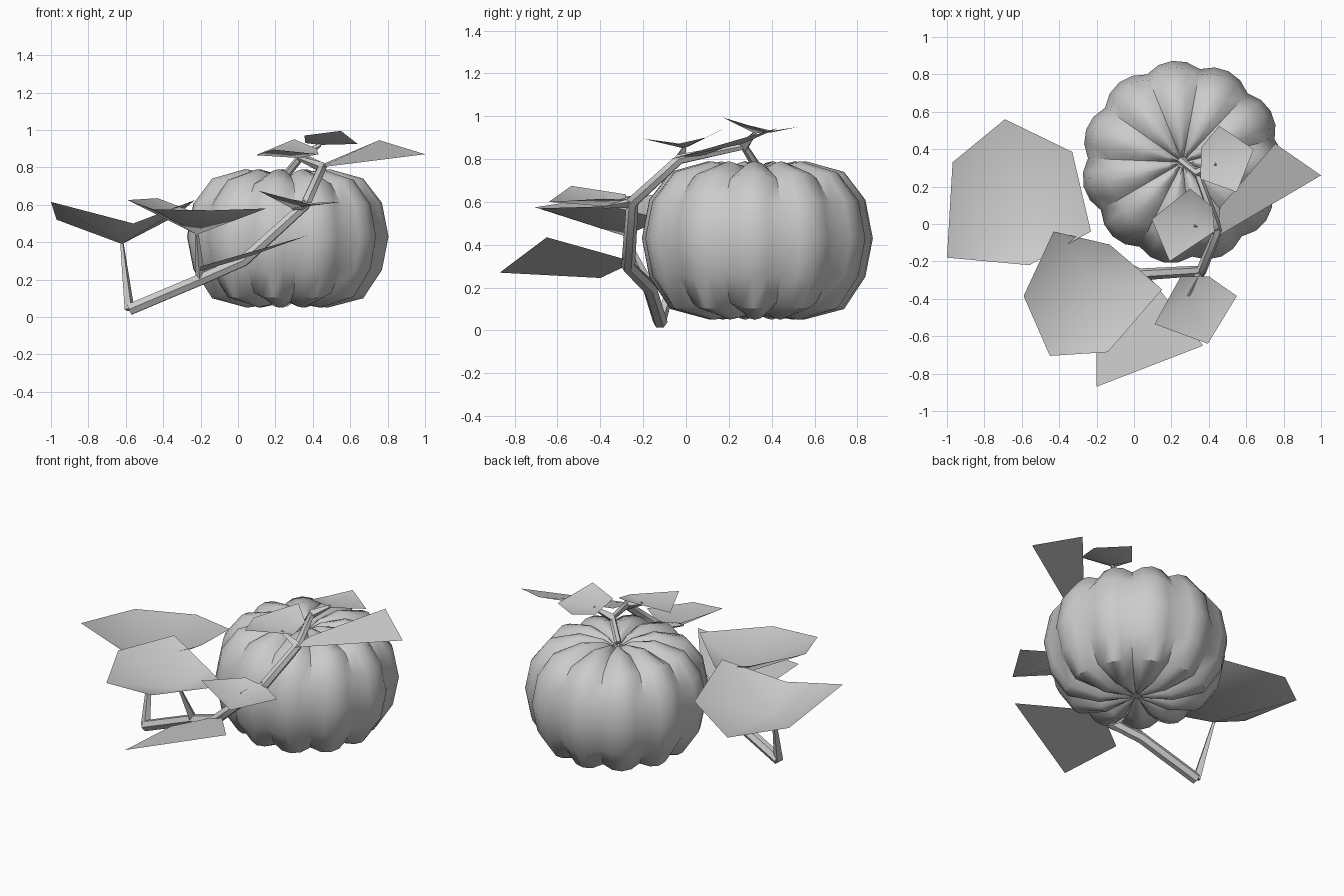
import bpy
import bmesh
from math import sin, cos, tau, radians

cube = bpy.data.objects.get("Cube")
if cube:
    bpy.data.objects.remove(cube, do_unlink=True)

grey = bpy.data.materials.new("plain grey")
grey.use_nodes = True
grey.diffuse_color = (0.6, 0.6, 0.6, 1)
grey.node_tree.nodes["Principled BSDF"].inputs["Base Color"].default_value = grey.diffuse_color


def select_only(obj):
    bpy.ops.object.select_all(action="DESELECT")
    obj.select_set(True)
    bpy.context.view_layer.objects.active = obj


def finish(name, bm, angle):
    """Turn a bmesh into a named, smooth-shaded object."""
    mesh = bpy.data.meshes.new(name)
    bm.to_mesh(mesh)
    bm.free()
    mesh.materials.append(grey)
    obj = bpy.data.objects.new(name, mesh)
    bpy.context.collection.objects.link(obj)
    select_only(obj)
    bpy.ops.object.shade_smooth_by_angle(angle=radians(angle))
    return obj


def stalk(name, points, radii, thickness_sides=1):
    """Tapered tube along a polyline."""
    curve = bpy.data.curves.new(name, "CURVE")
    curve.dimensions = "3D"
    curve.bevel_depth = 1
    curve.bevel_resolution = thickness_sides
    curve.use_fill_caps = True
    spline = curve.splines.new("POLY")
    spline.points.add(len(points) - 1)
    for target, position, radius in zip(spline.points, points, radii):
        target.co = (*position, 1)
        target.radius = radius
    curve.materials.append(grey)
    obj = bpy.data.objects.new(name, curve)
    bpy.context.collection.objects.link(obj)
    select_only(obj)
    bpy.ops.object.convert(target="MESH")
    bpy.ops.object.shade_smooth_by_angle(angle=radians(50))


def leaf(name, rim, centre=None, root=None):
    """Thin cupped blade: a fan round its centre, with an optional leaf stalk."""
    bm = bmesh.new()
    corners = [bm.verts.new(p) for p in rim]
    if centre:
        middle = bm.verts.new(centre)
        for a, b in zip(corners, corners[1:] + corners[:1]):
            bm.faces.new((middle, a, b))
    else:
        bm.faces.new(corners)
    bm.normal_update()
    if sum(f.normal.z for f in bm.faces) < 0:
        bmesh.ops.reverse_faces(bm, faces=bm.faces)
    finish(name, bm, 60)
    if root:
        stalk(name + "_stalk", [root, centre], [0.028, 0.01], 0)


# Ribbed fruit: a lathe profile whose radius dips at the groove between lobes
LOBES = 11
RIB = (0.0, 0.75, 1.0, 0.75)
PROFILE = ((0.04, 0.075), (0.22, 0.05), (0.41, 0.10), (0.51, 0.25), (0.545, 0.43),
           (0.51, 0.61), (0.41, 0.74), (0.23, 0.79), (0.09, 0.765), (0.03, 0.73))
bm = bmesh.new()
rings = []
count = LOBES * len(RIB)
for radius, height in PROFILE:
    ring = []
    for i in range(count):
        groove = 1 - RIB[i % len(RIB)]
        r = radius * (1 - 0.07 * groove)
        z = height + (0.42 - height) * 0.09 * groove
        turn = tau * i / count + radians(14)
        ring.append(bm.verts.new((0.26 + r * cos(turn), 0.33 + r * sin(turn), z)))
    rings.append(ring)
for low, high in zip(rings, rings[1:]):
    for i in range(count):
        j = (i + 1) % count
        bm.faces.new((low[i], low[j], high[j], high[i]))
bm.faces.new(reversed(rings[0]))
bm.faces.new(rings[-1])
finish("pumpkin", bm, 40)

# Vine from the ground, round the fruit and over to its crown
vine_start = (-0.58, -0.12, 0.04)
vine_low = (-0.2, -0.17, 0.2)
vine_bend = (0.36, -0.25, 0.6)
vine_top = (0.45, -0.03, 0.8)
vine_arch = (0.34, 0.27, 0.86)
stalk("vine",
      [vine_start, vine_low, (0.03, -0.27, 0.3), vine_bend, vine_top, vine_arch,
       (0.25, 0.34, 0.75)],
      [0.034, 0.034, 0.033, 0.03, 0.026, 0.02, 0.022])

# Large leaves near the ground
leaf("side_leaf",
     [(-1, -.18, .615), (-.97, .33, .52), (-.69, .56, .47), (-.33, .385, .54),
      (-.23, -.04, .625), (-.56, -.22, .5)],
     (-.62, -.01, .39), vine_start)
leaf("front_leaf",
     [(-.43, -.04, .635), (-.13, -.11, .52), (.15, -.35, .58), (-.14, -.685, .57),
      (-.45, -.705, .575), (-.59, -.385, .625)],
     (-.22, -.285, .44), vine_low)
leaf("low_leaf",
     [(-.2, -.87, .27), (.37, -.65, .435), (.05, -.24, .32), (-.2, -.4, .245)])

# Small leaves along the upper vine
leaf("bend_leaf",
     [(.25, -.28, .635), (.4, -.28, .61), (.55, -.385, .615), (.395, -.64, .6),
      (.11, -.535, .675)],
     (.29, -.385, .58), vine_bend)
leaf("crown_leaf",
     [(.3, .19, .95), (.42, .09, .9), (.43, -.04, .87), (.19, -.2, .895),
      (.095, .025, .865)],
     (.32, -.01, .85), vine_top)
leaf("back_leaf",
     [(.455, .525, .95), (.64, .4, .925), (.55, .17, .995), (.355, .24, .97),
      (.36, .41, .93)],
     (.44, .32, .92), vine_arch)
leaf("pointed_leaf",
     [(.755, .43, .945), (1, .26, .87), (.44, -.07, .8), (.46, .09, .82)])
